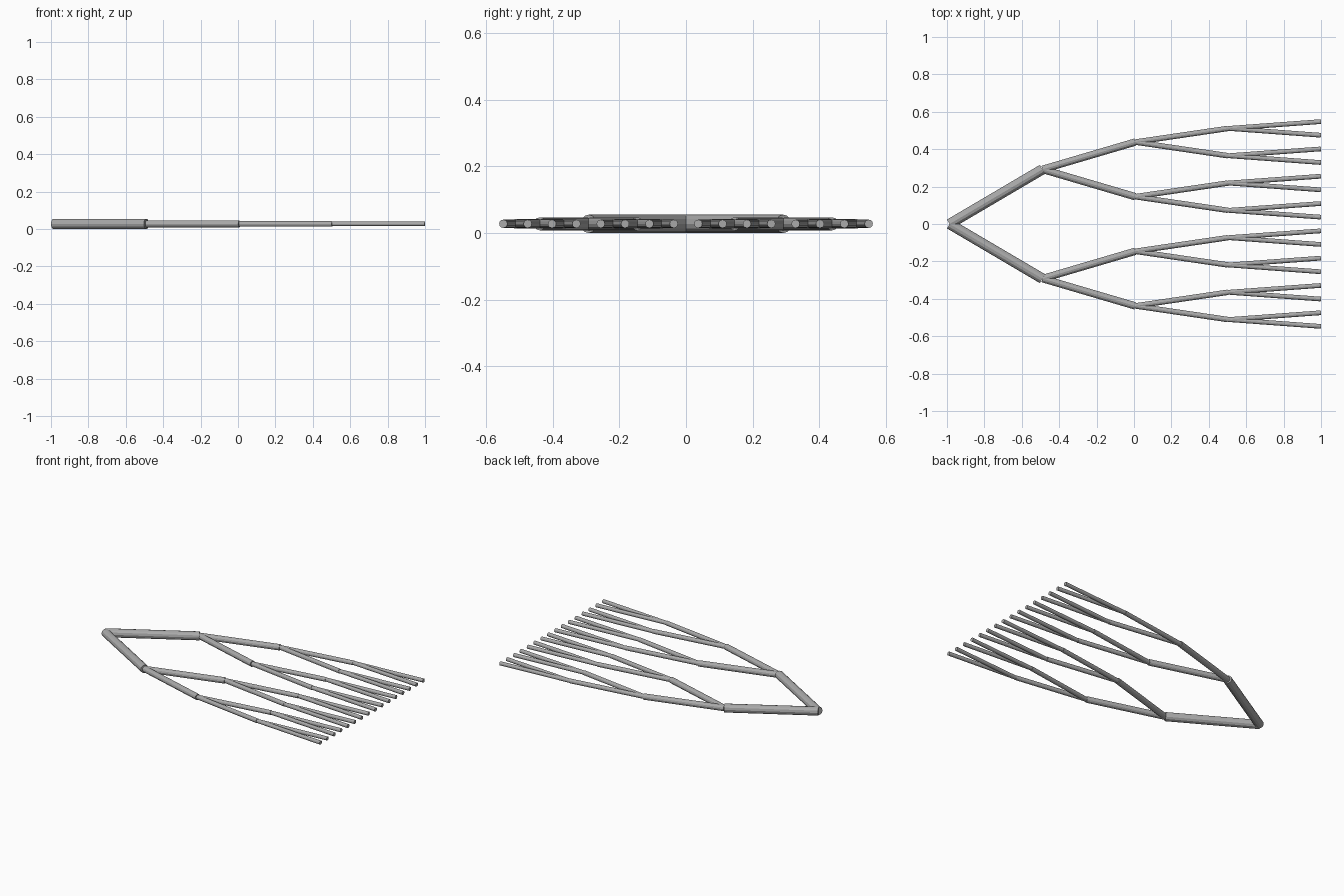
import bpy
from mathutils import Vector

cube = bpy.data.objects.get("Cube")
if cube:
    bpy.data.objects.remove(cube, do_unlink=True)

grey = bpy.data.materials.new("plain grey")
grey.use_nodes = True
colour = (0.4, 0.4, 0.4, 1)
grey.diffuse_color = colour
grey.node_tree.nodes["Principled BSDF"].inputs["Base Color"].default_value = colour

RADII = [0.0275, 0.0195, 0.0145, 0.0125]   # one per branching level
ROOT_X, STEP = -0.986, 0.4963
FIRST_SPREAD = 0.292
AXIS_Z = 0.0275


def rod(name, start, end, radius):
    """Straight capped cylinder between two points."""
    axis = end - start
    bpy.ops.mesh.primitive_cylinder_add(
        vertices=12, radius=radius, depth=axis.length, location=(start + end) / 2)
    obj = bpy.context.object
    obj.name = name
    obj.rotation_mode = 'QUATERNION'
    obj.rotation_quaternion = axis.to_track_quat('Z', 'Y')
    obj.data.materials.append(grey)


def branch(start, level):
    """Fork into two rods, halving the spread at every level."""
    if level == len(RADII):
        return
    for side in (-1, 1):
        end = start + Vector((STEP, side * FIRST_SPREAD / 2 ** level, 0))
        rod(f"branch_level_{level + 1}", start, end, RADII[level])
        branch(end, level + 1)


branch(Vector((ROOT_X, 0, AXIS_Z)), 0)
